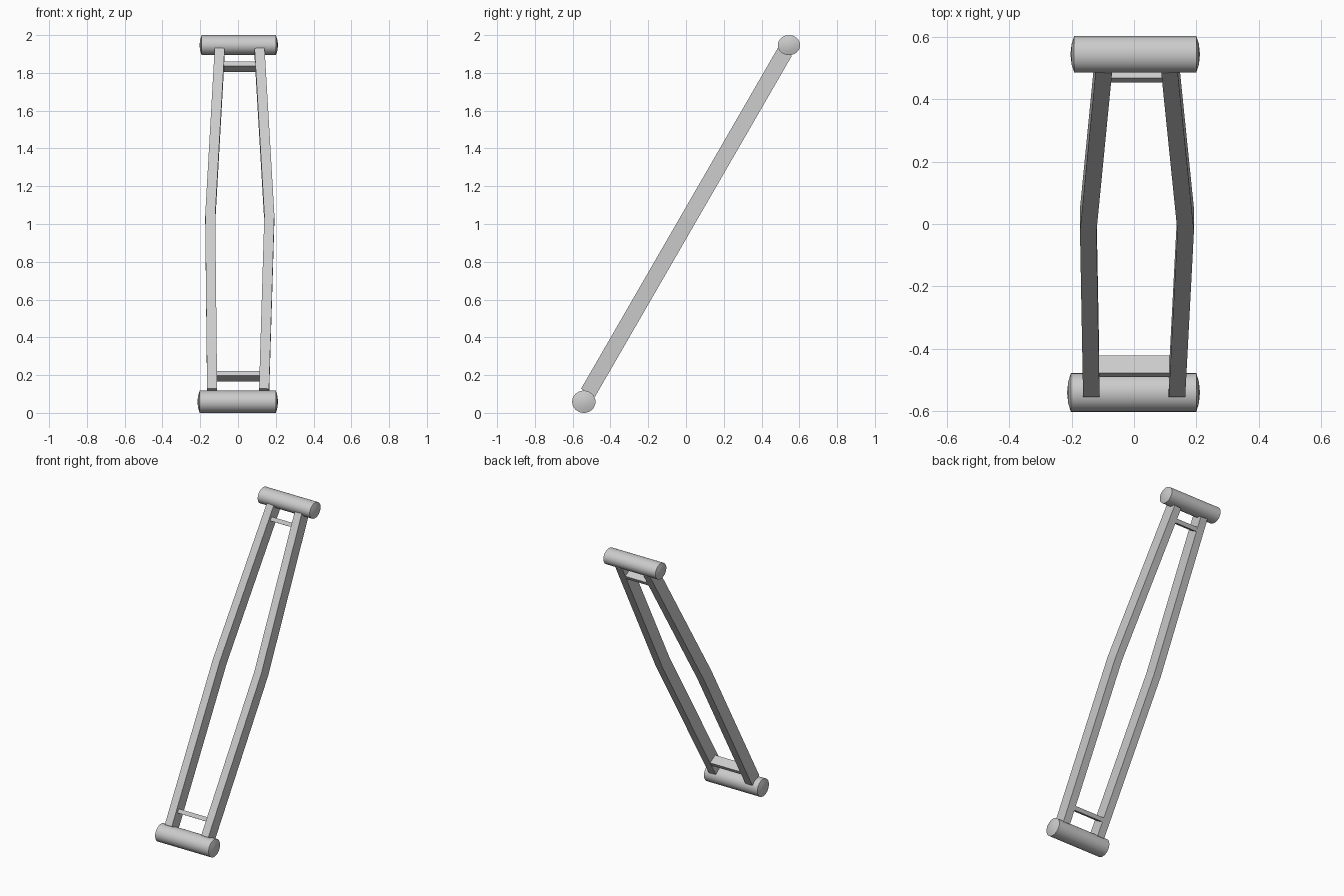
import bpy, bmesh, math
from mathutils import Matrix, Vector

cube = bpy.data.objects.get("Cube")
if cube:
    bpy.data.objects.remove(cube)

grey = bpy.data.materials.new("plain_grey")
grey.use_nodes = True
colour = (0.6, 0.6, 0.6, 1)
grey.diffuse_color = colour
grey.node_tree.nodes["Principled BSDF"].inputs["Base Color"].default_value = colour

# Leaning frame: local z runs up along the legs
LEAN = Matrix.Translation((0, 0, 1.005)) @ Matrix.Rotation(math.radians(-30), 4, 'X')


def finish(name, bm, matrix):
    bmesh.ops.recalc_face_normals(bm, faces=bm.faces)
    mesh = bpy.data.meshes.new(name)
    bm.to_mesh(mesh)
    bm.free()
    mesh.materials.append(grey)
    obj = bpy.data.objects.new(name, mesh)
    obj.matrix_world = matrix
    bpy.context.collection.objects.link(obj)
    return obj


def box(name, size, matrix):
    bm = bmesh.new()
    bmesh.ops.create_cube(bm, size=1, matrix=Matrix.Diagonal((*size, 1)))
    return finish(name, bm, LEAN @ matrix)


# Square beam between two points of the leaning plane
def beam(name, start, end):
    a, b = Vector((start[0], 0, start[1])), Vector((end[0], 0, end[1]))
    turn = Matrix.Rotation(math.atan2(b.x - a.x, b.z - a.z), 4, 'Y')
    return box(name, (0.053, 0.085, (b - a).length), Matrix.Translation((a + b) / 2) @ turn)


# Round roller with gently domed ends
def roller(name, centre, x_min, x_max, ry, rz):
    dome = 0.012
    bm = bmesh.new()
    profile = [(x_min, 0), (x_min + dome * 0.3, 0.55), (x_min + dome, 1),
               (x_max - dome, 1), (x_max - dome * 0.3, 0.55), (x_max, 0)]
    verts = [bm.verts.new((x, r * ry, 0)) for x, r in profile]
    edges = [bm.edges.new(pair) for pair in zip(verts, verts[1:])]
    bmesh.ops.spin(bm, geom=verts + edges, axis=(1, 0, 0), cent=(0, 0, 0),
                   angle=math.tau, steps=32)
    bmesh.ops.remove_doubles(bm, verts=bm.verts, dist=0.0005)
    bmesh.ops.scale(bm, vec=(1, 1, rz / ry), verts=bm.verts)
    obj = finish(name, bm, Matrix.Translation((0, *centre)))
    bpy.ops.object.select_all(action='DESELECT')
    obj.select_set(True)
    bpy.context.view_layer.objects.active = obj
    bpy.ops.object.shade_smooth_by_angle(angle=math.radians(30))


# Legs: x at the foot, the bend and the top
for side, foot, bend, top in (("right", -0.137, -0.147, -0.097),
                              ("left", 0.138, 0.166, 0.114)):
    beam("lower_leg_" + side, (foot, -1.037), (bend, 0.03))
    beam("upper_leg_" + side, (bend, 0.025), (top, 1.045))

# Cross bars between the legs
for name, x_min, x_max, height in (("lower_cross_bar", -0.125, 0.125, -0.932),
                                   ("upper_cross_bar", -0.085, 0.105, 0.961)):
    box(name, (x_max - x_min, 0.064, 0.027),
        Matrix.Translation(((x_min + x_max) / 2, 0.01, height)))

# End rollers
roller("bottom_roller", (-0.541, 0.059), -0.215, 0.212, 0.062, 0.059)
roller("top_roller", (0.545, 1.947), -0.204, 0.212, 0.059, 0.053)
